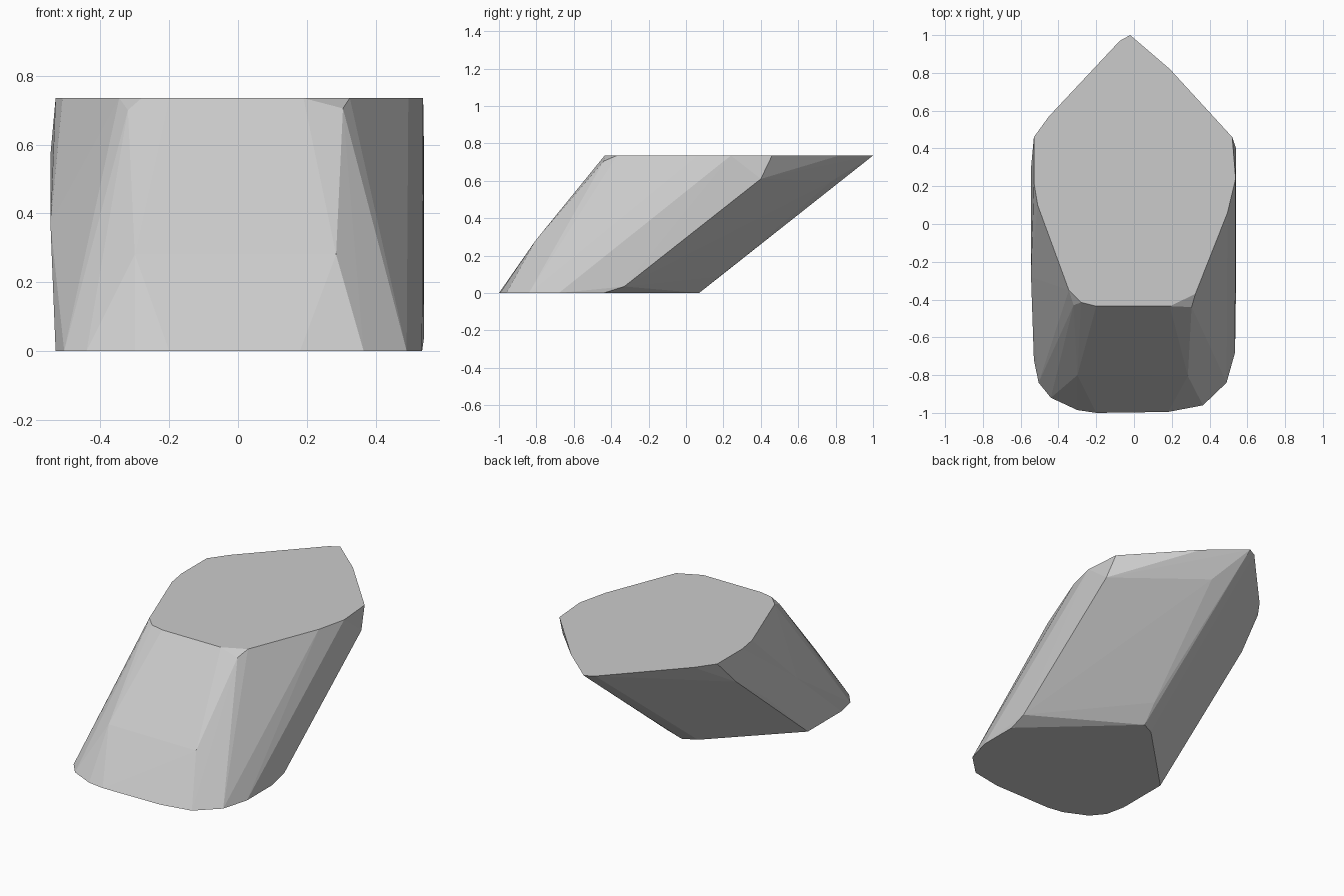
import bpy
import bmesh
import math

TOP = 0.735

# Outline of the base
base = [(0.535, -0.68), (0.49, -0.84), (0.365, -0.96), (0.18, -0.995), (-0.2, -1.0),
        (-0.3, -0.985), (-0.44, -0.92), (-0.505, -0.84), (-0.53, -0.72), (-0.53, -0.40),
        (-0.1, 0.03), (-0.02, 0.07), (0.49, -0.42), (0.535, -0.44)]

# Outline of the flat upper face
top = [(-0.02, 1.0), (-0.075, 0.97), (-0.45, 0.57), (-0.53, 0.46), (-0.53, 0.22),
       (-0.51, 0.10), (-0.345, -0.35), (-0.28, -0.415), (-0.2, -0.435), (0.19, -0.435),
       (0.325, -0.37), (0.495, 0.06), (0.538, 0.24), (0.52, 0.46), (0.19, 0.82)]

# Corners between the two outlines that give the sides their facets
middle = [(0.305, -0.44, 0.705), (-0.32, -0.43, 0.70), (0.285, -0.805, 0.28),
          (-0.30, -0.80, 0.28), (0.54, 0.40, 0.61), (0.54, -0.33, 0.035),
          (0.0, 0.18, 0.09), (0.08, 0.78, 0.60), (-0.545, -0.28, 0.37),
          (-0.545, 0.02, 0.37), (-0.545, 0.30, 0.57)]

# Slanted faceted block, wrapped around all the corners
bm = bmesh.new()
for x, y in base:
    bm.verts.new((x, y, 0))
for x, y in top:
    bm.verts.new((x, y, TOP))
for p in middle:
    bm.verts.new(p)
hull = bmesh.ops.convex_hull(bm, input=bm.verts[:])
loose = [v for v in bm.verts if not v.link_faces]
bmesh.ops.delete(bm, geom=loose, context='VERTS')
bmesh.ops.dissolve_limit(bm, angle_limit=math.radians(0.5),
                         verts=bm.verts[:], edges=bm.edges[:])
bmesh.ops.recalc_face_normals(bm, faces=bm.faces[:])

mesh = bpy.data.meshes.new("slanted_block")
bm.to_mesh(mesh)
bm.free()
block = bpy.data.objects.new("slanted_block", mesh)
bpy.context.collection.objects.link(block)
